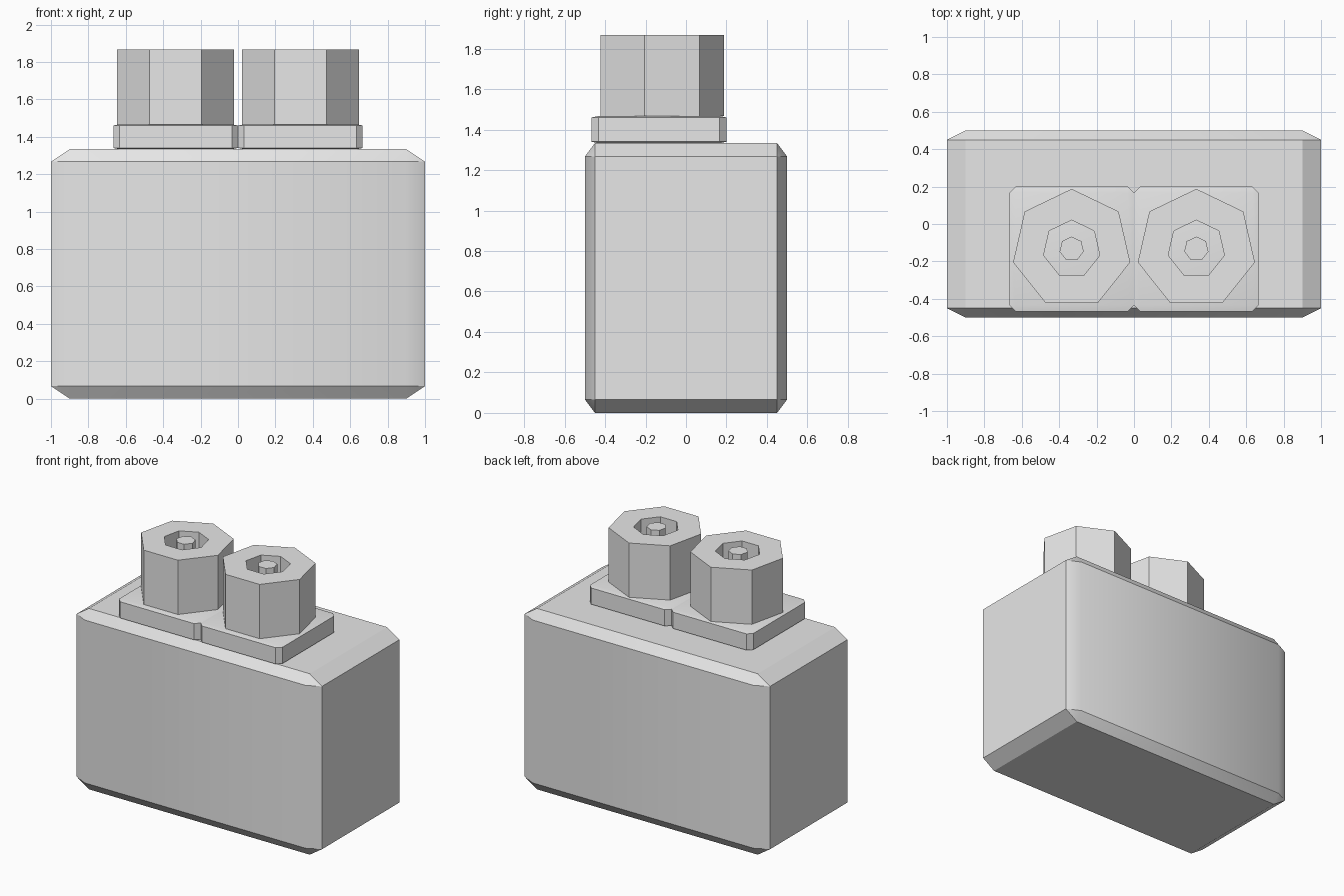
import bpy, bmesh, math
from mathutils import Matrix

if "Cube" in bpy.data.objects:
    bpy.data.objects.remove(bpy.data.objects["Cube"])

grey = bpy.data.materials.new("light_grey")
grey.diffuse_color = (0.8, 0.8, 0.8, 1)
grey.use_nodes = True
grey.node_tree.nodes["Principled BSDF"].inputs["Base Color"].default_value = grey.diffuse_color


def add_object(name, bm):
    bmesh.ops.recalc_face_normals(bm, faces=bm.faces)
    mesh = bpy.data.meshes.new(name)
    bm.to_mesh(mesh)
    bm.free()
    mesh.materials.append(grey)
    obj = bpy.data.objects.new(name, mesh)
    bpy.context.collection.objects.link(obj)
    bpy.ops.object.select_all(action='DESELECT')
    obj.select_set(True)
    bpy.context.view_layer.objects.active = obj
    bpy.ops.object.shade_smooth_by_angle(angle=math.radians(30))
    return obj


def chamfered_box(name, center, size):
    # chamfer a unit cube first, so the chamfer stretches with the box
    bm = bmesh.new()
    bmesh.ops.create_cube(bm, size=1)
    bmesh.ops.bevel(bm, geom=bm.edges[:], offset=0.05, segments=1,
                    profile=0.5, affect='EDGES')
    bmesh.ops.transform(bm, verts=bm.verts,
                        matrix=Matrix.Translation(center) @ Matrix.Diagonal((*size, 1)))
    return add_object(name, bm)


def heptagon(bm, x, y, z, radius):
    return [bm.verts.new((x + radius * math.sin(math.tau * i / 7),
                          y + radius * math.cos(math.tau * i / 7), z)) for i in range(7)]


def bridge(bm, a, b):
    for i in range(7):
        j = (i + 1) % 7
        bm.faces.new((a[i], a[j], b[j], b[i]))


# main body
chamfered_box("body", (0, 0, 0.6667), (2, 1, 1.3333))

BASE, TOP, Y = 1.4667, 1.8667, -0.1333
for side, x in (("left", -0.3333), ("right", 0.3333)):
    # square base plate
    chamfered_box(side + "_plate", (x, Y, 1.4), (0.6667, 0.6667, 0.1333))

    # seven-sided hollow collar
    bm = bmesh.new()
    loops = [heptagon(bm, x, Y, z, r) for z, r in
             ((BASE, 0.321), (TOP, 0.321), (TOP, 0.154), (BASE, 0.154))]
    for i in range(4):
        bridge(bm, loops[i], loops[(i + 1) % 4])
    add_object(side + "_collar", bm)

    # thin pin in the middle of the collar
    bm = bmesh.new()
    low, high = heptagon(bm, x, Y, BASE, 0.066), heptagon(bm, x, Y, TOP, 0.066)
    bridge(bm, low, high)
    bm.faces.new(low)
    bm.faces.new(high)
    add_object(side + "_pin", bm)
